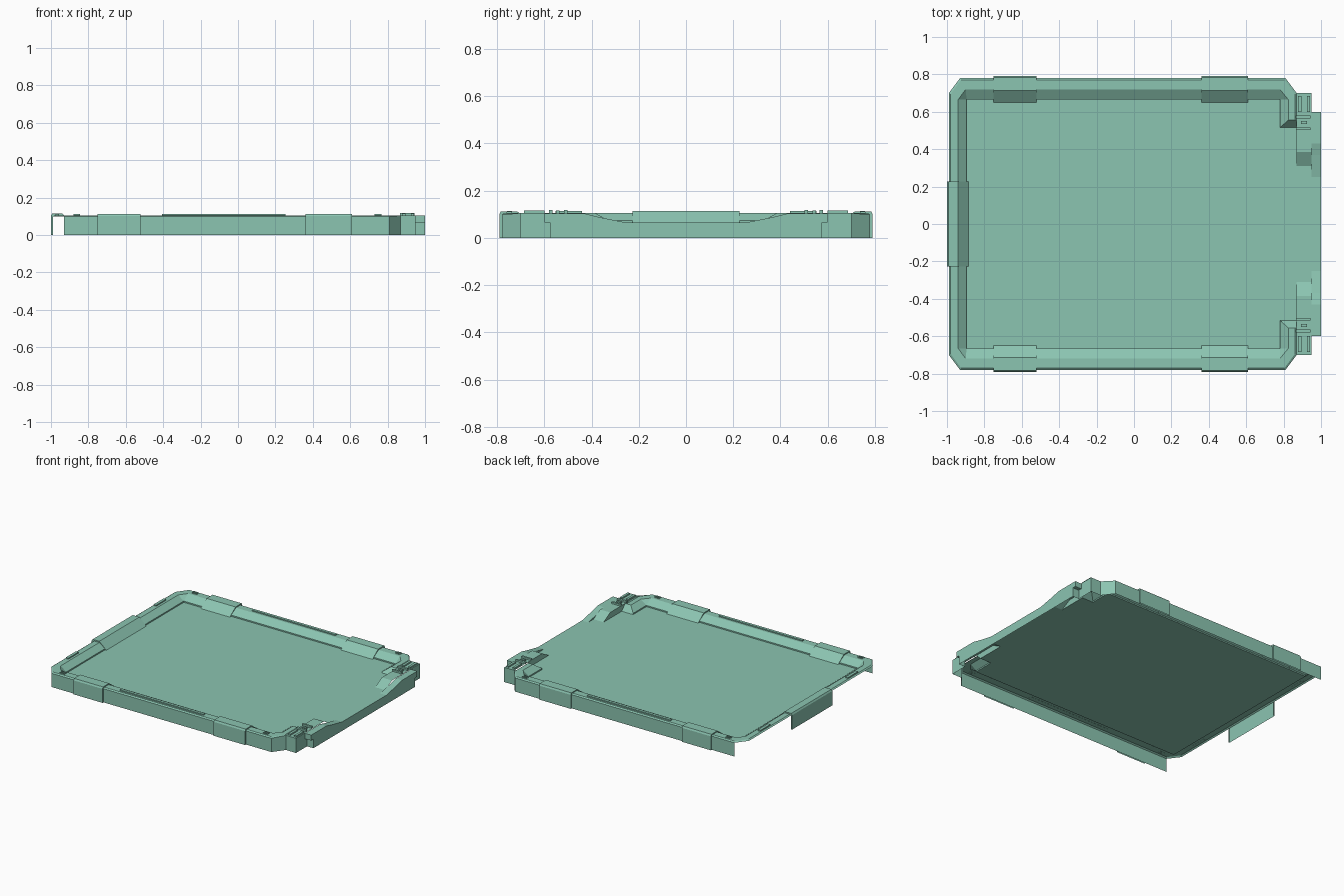
import bpy, bmesh

if "Cube" in bpy.data.objects:
    bpy.data.objects.remove(bpy.data.objects["Cube"])

FLOOR, LIP, RIM = 0.064, 0.073, 0.105

green = bpy.data.materials.new("muted_green")
green.diffuse_color = (0.26, 0.555, 0.44, 1)
green.use_nodes = True
green.node_tree.nodes["Principled BSDF"].inputs["Base Color"].default_value = green.diffuse_color


def finish(name, bm):
    me = bpy.data.meshes.new(name)
    bm.to_mesh(me)
    bm.free()
    me.materials.append(green)
    ob = bpy.data.objects.new(name, me)
    bpy.context.collection.objects.link(ob)
    m = ob.modifiers.new("mirror_y", 'MIRROR')
    m.use_axis = (False, True, False)
    m.merge_threshold = 0.0005
    return ob


def sheet(name, faces, inward=False):
    """Thin panels; faces point up, or outward (inward) when vertical."""
    bm = bmesh.new()
    for f in faces:
        bm.faces.new([bm.verts.new(p) for p in f])
    bmesh.ops.remove_doubles(bm, verts=bm.verts, dist=0.0005)
    bm.normal_update()
    for f in bm.faces:
        c = f.calc_center_median()
        if abs(f.normal.z) > 0.05:
            bad = f.normal.z < 0
        else:
            bad = (f.normal.x * c.x + f.normal.y * c.y < 0) != inward
        if bad:
            f.normal_flip()
    return finish(name, bm)


def loft(rows):
    """Quads between neighbouring rows of points, skipping collapsed ones."""
    out = []
    for a, b in zip(rows, rows[1:]):
        for i in range(len(a) - 1):
            q = []
            for p in (a[i], a[i + 1], b[i + 1], b[i]):
                if p not in q:
                    q.append(p)
            if len(q) > 2:
                out.append(q)
    return out


def bars(name, boxes, top):
    """Low raised bars on the rim: (x0, x1, y0, y1)."""
    bm = bmesh.new()
    for x0, x1, y0, y1 in boxes:
        vs = bmesh.ops.create_cube(bm, size=1)['verts']
        bmesh.ops.scale(bm, vec=(x1 - x0, y1 - y0, top - RIM + 0.001), verts=vs)
        bmesh.ops.translate(bm, vec=((x0 + x1) / 2, (y0 + y1) / 2, (top + RIM - 0.001) / 2), verts=vs)
    return finish(name, bm)


# floor panel
outline = [(-.895, 0), (-.895, .665), (.78, .665), (.78, .515), (.87, .515),
           (.87, .31), (.95, .31), (.95, .25), (1, .25), (1, 0)]
sheet("floor", [[(x, y, FLOOR) for x, y in outline]])

# rim: small outer bevel, flat top, inner slope, step down to the floor
stations = [
    [(-.99, 0), (-.98, 0), (-.94, 0), (-.895, 0)],
    [(-.99, .70), (-.98, .695), (-.94, .665), (-.895, .665)],
    [(-.93, .78), (-.925, .77), (-.90, .72), (-.895, .665)],
    [(.81, .78), (.805, .77), (.78, .72), (.78, .665)],
    [(.87, .70), (.86, .695), (.825, .665), (.78, .665)],
    [(.87, .555), (.86, .555), (.825, .555), (.78, .515)],
]
heights = (0.098, RIM, RIM, LIP)
sheet("rim", loft([[(x, y, z) for (x, y), z in zip(s, heights)] for s in stations]))
steps = [s[3] for s in stations]
sheet("floor_step", loft([[(x, y, FLOOR), (x, y, LIP)] for x, y in steps]), inward=True)
sheet("rim_end_slope", [[(.825, .555, RIM), (.87, .555, RIM), (.87, .515, FLOOR),
                         (.78, .515, FLOOR), (.78, .515, LIP)]])

# outer skirt walls
path = [(-.93, .78), (.81, .78), (.87, .70), (.95, .70), (.95, .60)]
sheet("outer_wall", loft([[(x, y, 0), (x, y, 0.098 if x < .86 else RIM)] for x, y in path]))

# corner pads with their ramps down to the floor
sheet("corner_pad", [
    [(.87, .385, RIM), (.95, .385, RIM), (.95, .70, RIM), (.87, .70, RIM)],
    [(.87, .385, RIM), (.95, .385, RIM), (.95, .31, FLOOR), (.87, .31, FLOOR)]])
sheet("corner_pad_side", [
    [(.87, .31, FLOOR), (.87, .385, RIM), (.87, .555, RIM), (.87, .515, FLOOR)]], inward=True)

# dipped end strip and its end wall
dip = [(.60, .103), (.43, .103), (.37, .088), (.25, FLOOR)]
sheet("end_strip", loft([[(.95, y, z), (1, y, z)] for y, z in dip]))
sheet("end_strip_inner_side", [[(.95, y, z) for y, z in dip[1:]] + [(.95, .43, FLOOR)]], inward=True)
sheet("end_wall", [
    [(1, y, z) for y, z in dip] + [(1, .60, FLOOR)],
    [(1, 0, 0), (1, .575, 0), (1, .575, FLOOR), (1, 0, FLOOR)],
    [(.95, .60, FLOOR), (1, .60, FLOOR), (1, .60, .103), (.95, .60, .103)],
    [(.95, .575, 0), (1, .575, 0), (1, .575, FLOOR), (.95, .575, FLOOR)],
    [(.95, .575, 0), (.95, .60, 0), (.95, .60, FLOOR), (.95, .575, FLOOR)],
    [(.95, .575, FLOOR), (1, .575, FLOOR), (1, .60, FLOOR), (.95, .60, FLOOR)]])

# raised clamps wrapping over the side rims
outer = [(.79, 0), (.79, .10), (.784, .112), (.715, .112), (.65, FLOOR)]
inner = [(.78, 0), (.78, .098), (.77, RIM), (.72, RIM), (.665, FLOOR)]
for name, x0, x1 in (("left_side_clamp", -.75, -.52), ("right_side_clamp", .36, .61)):
    rows = [[(x, y, z) for y, z in prof]
            for x, prof in ((x0, inner), (x0, outer), (x1, outer), (x1, inner))]
    sheet(name, loft(rows))

# clamp at the middle of the left end
outer = [(-1, 0), (-1, .103), (-.993, .114), (-.94, .114), (-.885, FLOOR)]
inner = [(-.99, 0), (-.99, .098), (-.98, RIM), (-.94, RIM), (-.895, FLOOR)]
sheet("end_clamp", loft([[(x, y, z) for x, z in prof]
                         for y, prof in ((0, outer), (.227, outer), (.227, inner))]))

# raised bars on the rim
bars("long_side_bar", [(-.405, .255, .737, .757)], .113)
bars("left_end_bar", [(-.977, -.957, .44, .553)], .113)
marks = []
for x in (-.88, .73):
    marks += [(x, x + .035, .755, .761), (x, x + .035, .738, .744), (x + .03, x + .036, .738, .761)]
bars("small_corner_mark", marks, .112)
bars("pad_bars", [(.878, .895, .60, .685), (.925, .942, .60, .685),
                  (.893, .925, .535, .55)], .115)
bars("pad_cross_bars", [(.867, .943, .565, .58), (.867, .943, .502, .516)], .117)
